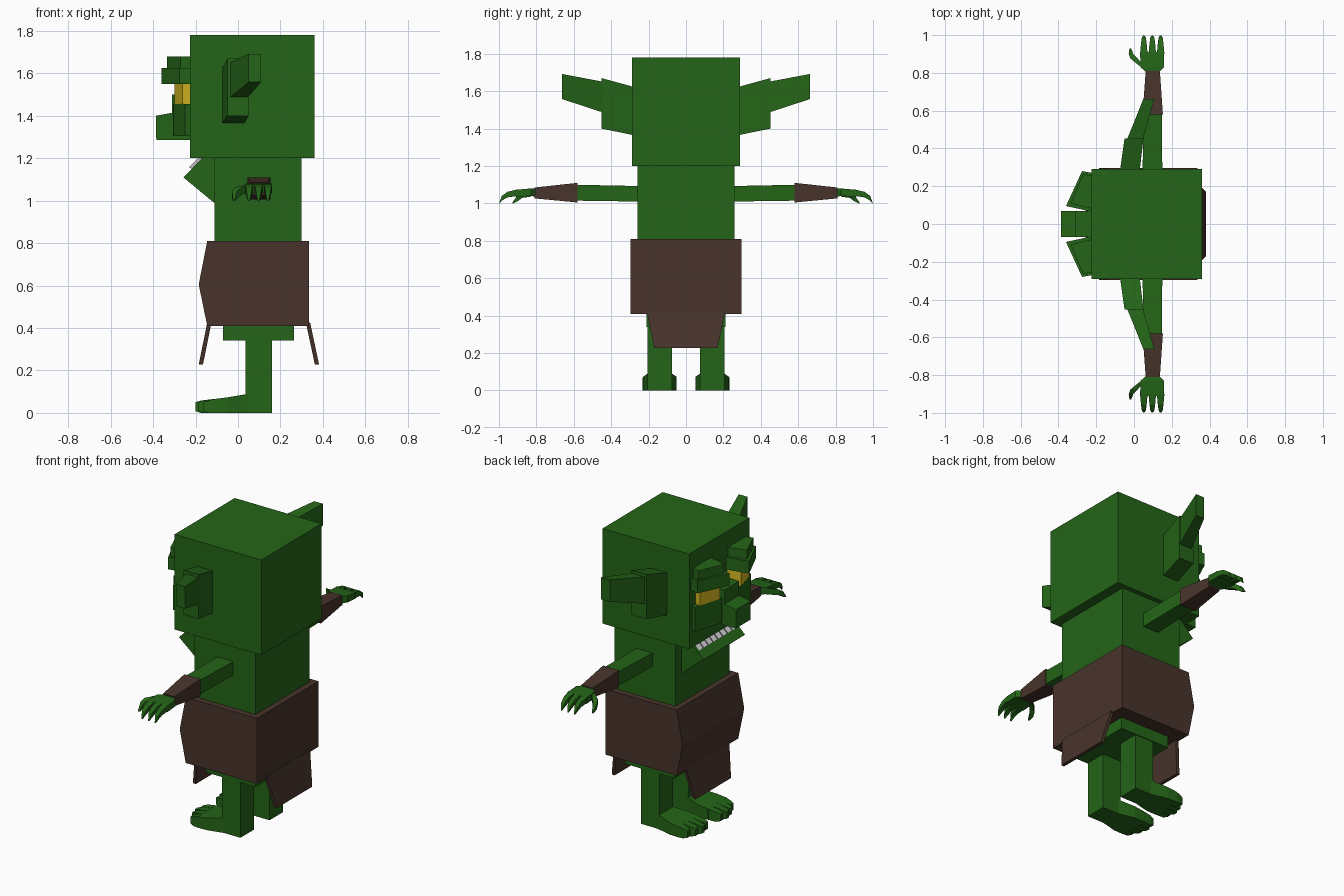
import bpy, bmesh

if "Cube" in bpy.data.objects:
    bpy.data.objects.remove(bpy.data.objects["Cube"])


def mat(name, r, g, b):
    m = bpy.data.materials.new(name)
    m.diffuse_color = (r, g, b, 1)
    m.use_nodes = True
    m.node_tree.nodes["Principled BSDF"].inputs["Base Color"].default_value = m.diffuse_color
    return m


GREEN = mat("green_skin", 0.018, 0.13, 0.009)
BROWN = mat("brown_cloth", 0.065, 0.034, 0.025)
YELLOW = mat("yellow_eye", 0.66, 0.47, 0.015)
GREY = mat("tooth", 0.45, 0.45, 0.45)


def hulls(name, groups, m):
    """One object made of the convex hull of each point group."""
    me = bpy.data.meshes.new(name)
    out = bmesh.new()
    for pts in groups:
        bm = bmesh.new()
        vs = [bm.verts.new(p) for p in pts]
        bmesh.ops.convex_hull(bm, input=vs)
        bmesh.ops.dissolve_limit(bm, angle_limit=0.01, verts=bm.verts, edges=bm.edges)
        bmesh.ops.recalc_face_normals(bm, faces=bm.faces)
        tmp = bpy.data.meshes.new("tmp")
        bm.to_mesh(tmp)
        bm.free()
        out.from_mesh(tmp)
        bpy.data.meshes.remove(tmp)
    out.to_mesh(me)
    out.free()
    me.materials.append(m)
    ob = bpy.data.objects.new(name, me)
    bpy.context.collection.objects.link(ob)
    return ob


def box(x0, x1, y0, y1, z0, z1):
    return [(x, y, z) for x in (x0, x1) for y in (y0, y1) for z in (z0, z1)]


def extrude_y(profile, y0, y1):
    return [(x, y, z) for x, z in profile for y in (y0, y1)]


def extrude_z(plan, z0, z1):
    return [(x, y, z) for x, y in plan for z in (z0, z1)]


def rect(y, x0, x1, z0, z1):
    """Cross-section at a given y."""
    return [(x, y, z) for x in (x0, x1) for z in (z0, z1)]


def chain(sections):
    return [a + b for a, b in zip(sections, sections[1:])]


def flip(groups, s):
    return [[(x, y * s, z) for x, y, z in g] for g in groups]


# Head, torso, hips
hulls("head", [box(-0.225, 0.36, -0.29, 0.29, 1.20, 1.78)], GREEN)
hulls("torso", [box(-0.11, 0.30, -0.26, 0.26, 0.79, 1.20)], GREEN)
hulls("hips", [box(-0.07, 0.265, -0.21, 0.21, 0.34, 0.43)], GREEN)

# Skirt with pointed front and two hanging flaps
hulls("skirt", [extrude_y([(-0.145, 0.41), (-0.185, 0.605), (-0.145, 0.81),
                           (0.335, 0.81), (0.335, 0.41)], -0.297, 0.297)], BROWN)
for name, xt, xb in (("front_flap", -0.155, -0.185), ("back_flap", 0.32, 0.362)):
    xt = -0.145 if xt < 0 else xt
    pts = [(x, y, 0.425) for x in (xt, xt + 0.02) for y in (-0.21, 0.21)]
    pts += [(x, y, 0.228) for x in (xb, xb + 0.02) for y in (-0.17, 0.17)]
    hulls(name, [pts], BROWN)

# Nose, jaw and teeth
hulls("nose", [extrude_y([(-0.385, 0 + 1.285), (-0.387, 1.40), (-0.305, 1.415),
                          (-0.225, 1.415), (-0.225, 1.285)], -0.07, 0.07),
               box(-0.31, -0.22, -0.07, 0.07, 1.38, 1.50)], GREEN)
hulls("jaw", [extrude_y([(-0.258, 1.11), (-0.115, 0.992), (-0.105, 0.992),
                         (-0.105, 1.20), (-0.168, 1.20)], -0.20, 0.20)], GREEN)
teeth = []
n = 8
for i in range(n):
    y0 = -0.185 + i * 0.37 / n
    y1 = y0 + 0.37 / n
    ym = (y0 + y1) / 2
    teeth.append([(-0.218, y0, 1.15), (-0.218, y1, 1.15), (-0.168, y0, 1.20),
                  (-0.168, y1, 1.20), (-0.231, ym, 1.158), (-0.19, ym, 1.199)])
hulls("teeth", teeth, GREY)

for s, side in ((1, "left"), (-1, "right")):
    # Angled face slabs: cheeks, eyes, brows
    def slab(name, xin, xout, y0, y1, z0, z1, m):
        plan = [(xin, y0), (xout, y1), (-0.22, y1 - 0.01), (-0.22, y0 - 0.03)]
        hulls(side + name, flip([extrude_z(plan, z0, z1)], s), m)

    slab("_cheek", -0.305, -0.25, 0.09, 0.27, 1.305, 1.455, GREEN)
    slab("_eye", -0.30, -0.262, 0.10, 0.24, 1.455, 1.55, YELLOW)
    slab("_brow", -0.36, -0.275, 0.095, 0.28, 1.55, 1.625, GREEN)
    slab("_upper_brow", -0.335, -0.27, 0.11, 0.265, 1.625, 1.68, GREEN)

    # Two-part ear
    hulls(side + "_ear", flip([
        rect(0.28, -0.075, 0.03, 1.365, 1.623) + rect(0.452, -0.05, 0.05, 1.40, 1.67),
        rect(0.44, -0.04, 0.045, 1.485, 1.65) + rect(0.663, 0.05, 0.108, 1.558, 1.692)],
        s), GREEN)

    # Arm and sleeve
    hulls(side + "_arm", flip([
        rect(0.25, 0.045, 0.15, 1.01, 1.093) + rect(0.60, 0.05, 0.148, 1.015, 1.10)],
        s), GREEN)
    hulls(side + "_sleeve", flip([
        rect(0.58, 0.045, 0.153, 1.005, 1.11) + rect(0.81, 0.062, 0.137, 1.027, 1.085)],
        s), BROWN)

    # Hand: wrist and palm, three bent fingers, bent thumb
    hand = chain([rect(0.80, 0.068, 0.13, 1.035, 1.078), rect(0.83, 0.035, 0.158, 1.04, 1.08),
                  rect(0.91, 0.032, 0.16, 1.035, 1.073)])
    for x in (0.052, 0.097, 0.141):
        hand += chain([rect(0.90, x - 0.02, x + 0.02, 1.04, 1.075),
                       rect(0.955, x - 0.015, x + 0.015, 1.032, 1.062),
                       rect(0.985, x - 0.011, x + 0.011, 1.015, 1.04),
                       rect(0.998, x - 0.004, x + 0.004, 0.998, 1.004)])
    hand += chain([rect(0.832, 0.035, 0.06, 1.035, 1.075),
                   rect(0.875, -0.018, 0.02, 1.03, 1.062),
                   rect(0.90, -0.028, -0.004, 1.012, 1.045),
                   rect(0.928, -0.024, -0.014, 0.998, 1.006)])
    hulls(side + "_hand", flip(hand, s), GREEN)

    # Leg and foot with four toes
    hulls(side + "_leg", flip([box(0.035, 0.16, 0.075, 0.205, 0, 0.36)], s), GREEN)

    def cut(x, y0, y1, z1):
        return [(x, y, z) for y in (y0, y1) for z in (0, z1)]

    foot = chain([cut(0.05, 0.075, 0.205, 0.09), cut(-0.05, 0.05, 0.23, 0.073),
                  cut(-0.115, 0.05, 0.232, 0.065)])
    for i, tip in enumerate((-0.19, -0.20, -0.188, -0.165)):
        y0 = 0.05 + i * 0.0455
        toe = cut(-0.11, y0, y0 + 0.045, 0.066) + cut(tip + 0.025, y0 + 0.003, y0 + 0.042, 0.058)
        toe += [(tip, y, z) for y in (y0 + 0.01, y0 + 0.035) for z in (0.008, 0.05)]
        foot.append(toe)
    hulls(side + "_foot", flip(foot, s), GREEN)
